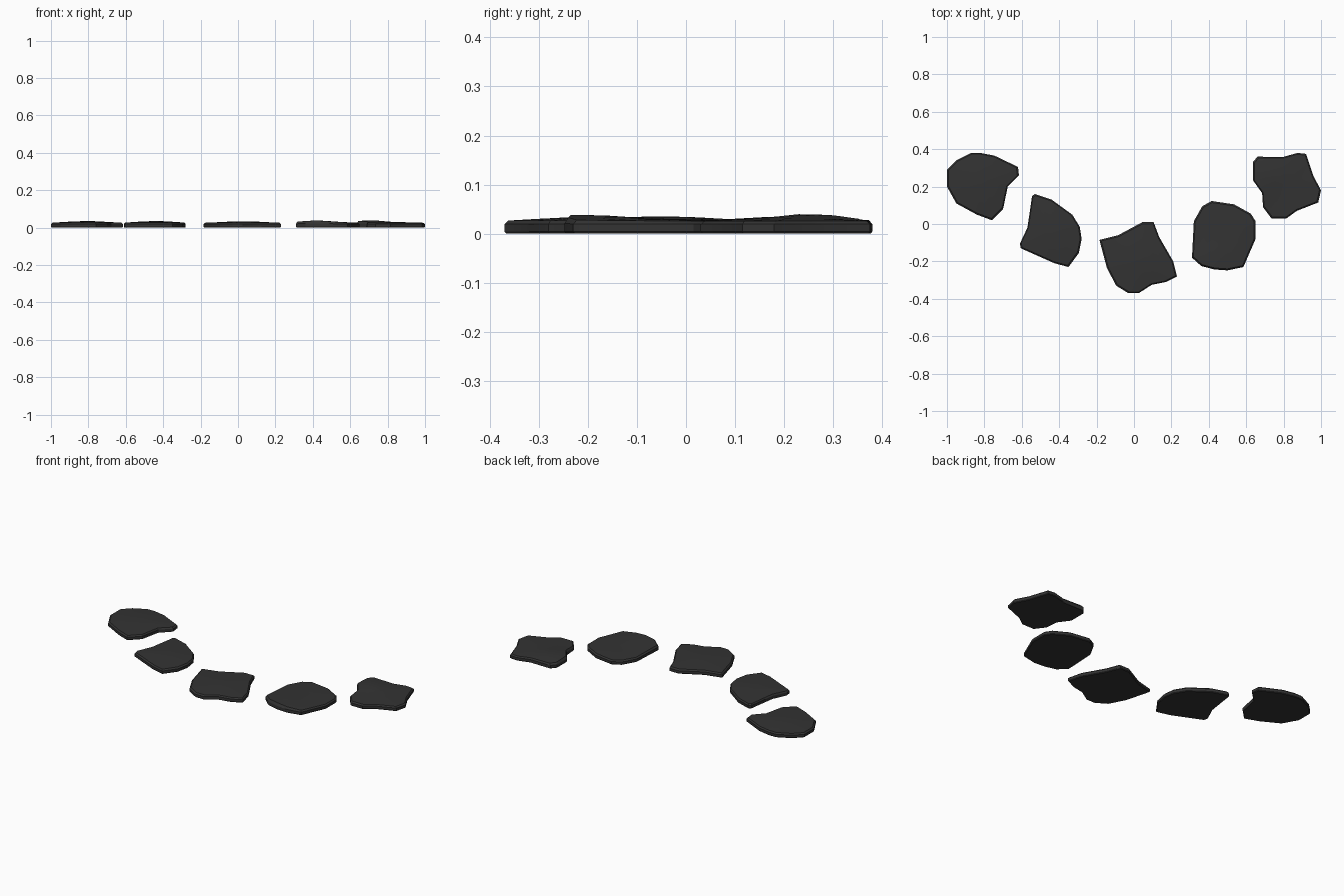
import bpy, bmesh, math
from mathutils import Vector

if "Cube" in bpy.data.objects:
    bpy.data.objects.remove(bpy.data.objects["Cube"])

slate = bpy.data.materials.new("dark slate")
slate.diffuse_color = (0.033, 0.033, 0.033, 1)
slate.use_nodes = True
slate.node_tree.nodes["Principled BSDF"].inputs["Base Color"].default_value = slate.diffuse_color


def stone(name, outline, bump, bump_size, bump_height):
    """Flat irregular slab: upright side, narrow chamfer, gently uneven top."""
    pts = [Vector(p) for p in outline]
    mid = sum(pts, Vector((0, 0))) / len(pts)
    bump = Vector(bump)

    def lift(p):
        return bump_height * math.exp(-((p - bump).length / bump_size) ** 2)

    bm = bmesh.new()
    # rings: (scale about the middle, base height, share of bump)
    rings = []
    for s, z, k in ((0.98, 0, 0), (1, 0.004, 0), (1, 0.019, 0.3),
                    (0.955, 0.026, 1), (0.65, 0.028, 1), (0.33, 0.029, 1)):
        ring = []
        for p in pts:
            q = mid + (p - mid) * s
            ring.append(bm.verts.new((q.x, q.y, z + k * lift(q))))
        rings.append(ring)
    n = len(pts)
    for a, b in zip(rings, rings[1:]):
        for i in range(n):
            j = (i + 1) % n
            bm.faces.new((a[i], a[j], b[j], b[i]))
    bm.faces.new(rings[0])
    top = bm.verts.new((mid.x, mid.y, 0.029 + lift(mid)))
    for i in range(n):
        bm.faces.new((rings[-1][i], rings[-1][(i + 1) % n], top))
    bmesh.ops.recalc_face_normals(bm, faces=bm.faces)
    mesh = bpy.data.meshes.new(name)
    bm.to_mesh(mesh)
    bm.free()
    mesh.materials.append(slate)
    ob = bpy.data.objects.new(name, mesh)
    bpy.context.collection.objects.link(ob)
    bpy.context.view_layer.objects.active = ob
    ob.select_set(True)
    bpy.ops.object.shade_smooth_by_angle(angle=math.radians(25))
    ob.select_set(False)


# Five stepping stones, left to right
stone("stone_far_left",
      [(-.87, .38), (-.82, .38), (-.745, .365), (-.62, .305), (-.615, .26), (-.675, .2), (-.70, .08),
       (-.76, .02), (-.84, .05), (-.95, .11), (-1, .2), (-1, .29), (-.95, .34)],
      (-.81, .22), .12, .006)
stone("stone_left",
      [(-.53, .16), (-.44, .13), (-.33, .05), (-.29, -.015), (-.28, -.08), (-.295, -.155), (-.35, -.23),
       (-.425, -.21), (-.605, -.13), (-.61, -.105), (-.57, -.02), (-.555, .08), (-.545, .15)],
      (-.44, -.05), .12, .006)
stone("stone_middle",
      [(.045, .01), (.105, .01), (.135, -.07), (.21, -.2), (.23, -.28), (.17, -.31), (.095, -.325),
       (.025, -.37), (-.03, -.37), (-.095, -.33), (-.145, -.235), (-.185, -.085), (-.085, -.06)],
      (.03, -.18), .12, .005)
stone("stone_right",
      [(.415, .123), (.535, .105), (.625, .055), (.65, .015), (.65, -.08), (.585, -.23), (.5, -.248),
       (.43, -.243), (.36, -.225), (.31, -.18), (.32, .015), (.365, .095)],
      (.41, -.23), .12, .012)
stone("stone_far_right",
      [(.66, .36), (.795, .358), (.875, .38), (.92, .375), (.935, .33), (.96, .255), (1, .18),
       (.985, .115), (.87, .07), (.815, .03), (.735, .03), (.69, .09), (.685, .165), (.635, .235), (.635, .33)],
      (.69, .25), .1, .012)
